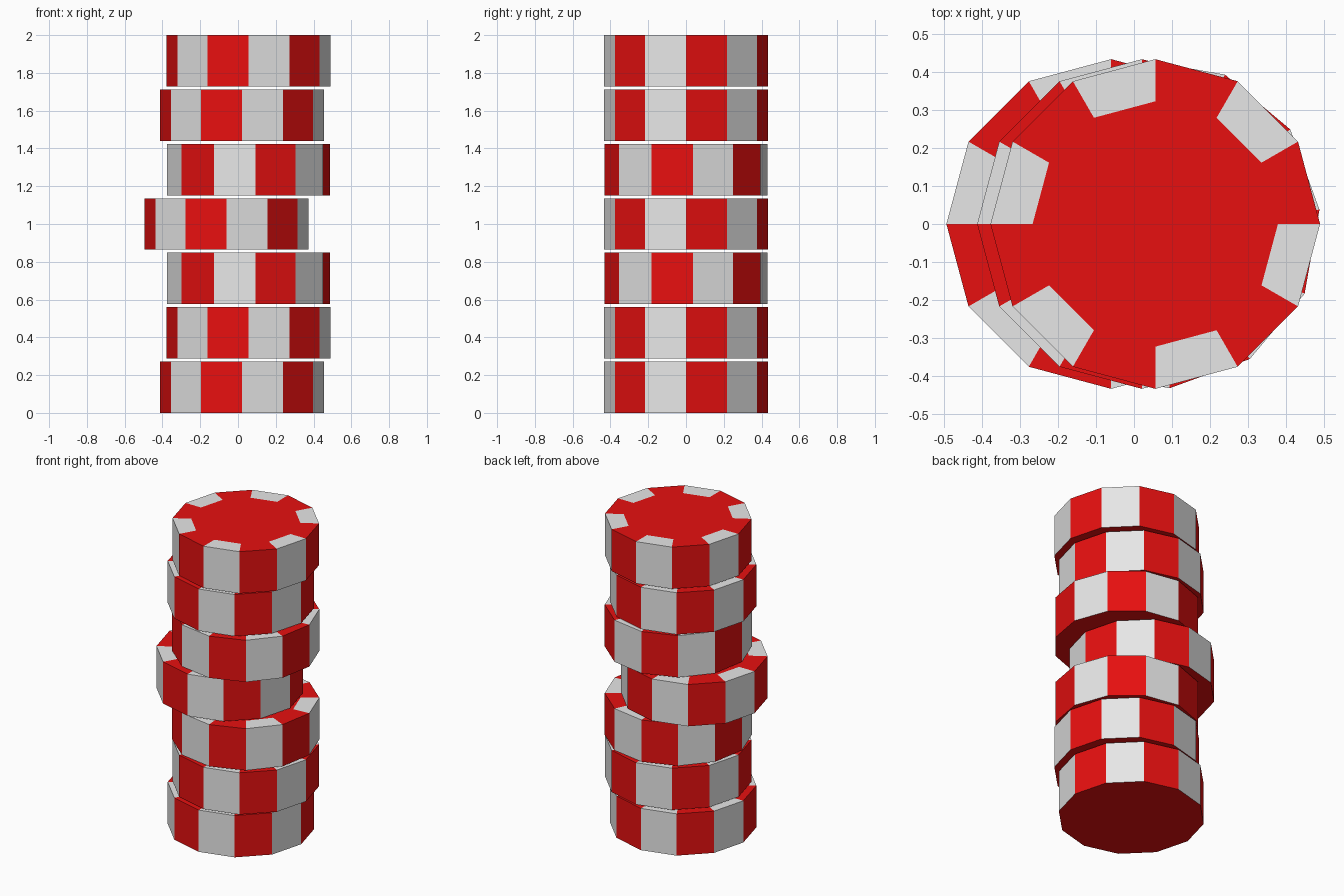
import bpy, bmesh
from math import cos, sin, radians

cube = bpy.data.objects.get("Cube")
if cube:
    bpy.data.objects.remove(cube, do_unlink=True)

SIDES, RADIUS, INNER = 12, 0.434, 0.323
HEIGHT, PITCH = 0.272, 0.288


def make_material(name, color):
    mat = bpy.data.materials.new(name)
    mat.use_nodes = True
    mat.diffuse_color = color
    mat.node_tree.nodes["Principled BSDF"].inputs["Base Color"].default_value = color
    return mat


red = make_material("chip red", (0.8, 0.005, 0.005, 1))
white = make_material("chip white", (0.8, 0.8, 0.8, 1))


def make_chip(name, x, z, turn):
    bm = bmesh.new()

    def ring(radius, height):
        angles = [radians(turn + 360 * i / SIDES) for i in range(SIDES)]
        return [bm.verts.new((radius * cos(a), radius * sin(a), height)) for a in angles]

    bottom, top, inner = ring(RADIUS, 0), ring(RADIUS, HEIGHT), ring(INNER, HEIGHT)
    bm.faces.new(bottom[::-1])
    bm.faces.new(inner)
    # Edge wall and rim, with every second sector white
    for i in range(SIDES):
        j = (i + 1) % SIDES
        for lower, upper in ((bottom, top), (top, inner)):
            face = bm.faces.new((lower[i], lower[j], upper[j], upper[i]))
            face.material_index = i % 2
    mesh = bpy.data.meshes.new(name)
    bm.to_mesh(mesh)
    bm.free()
    mesh.materials.append(red)
    mesh.materials.append(white)
    chip = bpy.data.objects.new(name, mesh)
    chip.location = (x, 0, z)
    bpy.context.collection.objects.link(chip)


# Loose stack from bottom to top: sideways shift and turn of each chip
stack = [(0.021, 0), (0.056, 0), (0.056, 35), (-0.06, 0),
         (0.056, 35), (0.021, 0), (0.056, 0)]
for n, (x, turn) in enumerate(stack):
    make_chip(f"chip_{n + 1}", x, n * PITCH, turn)
